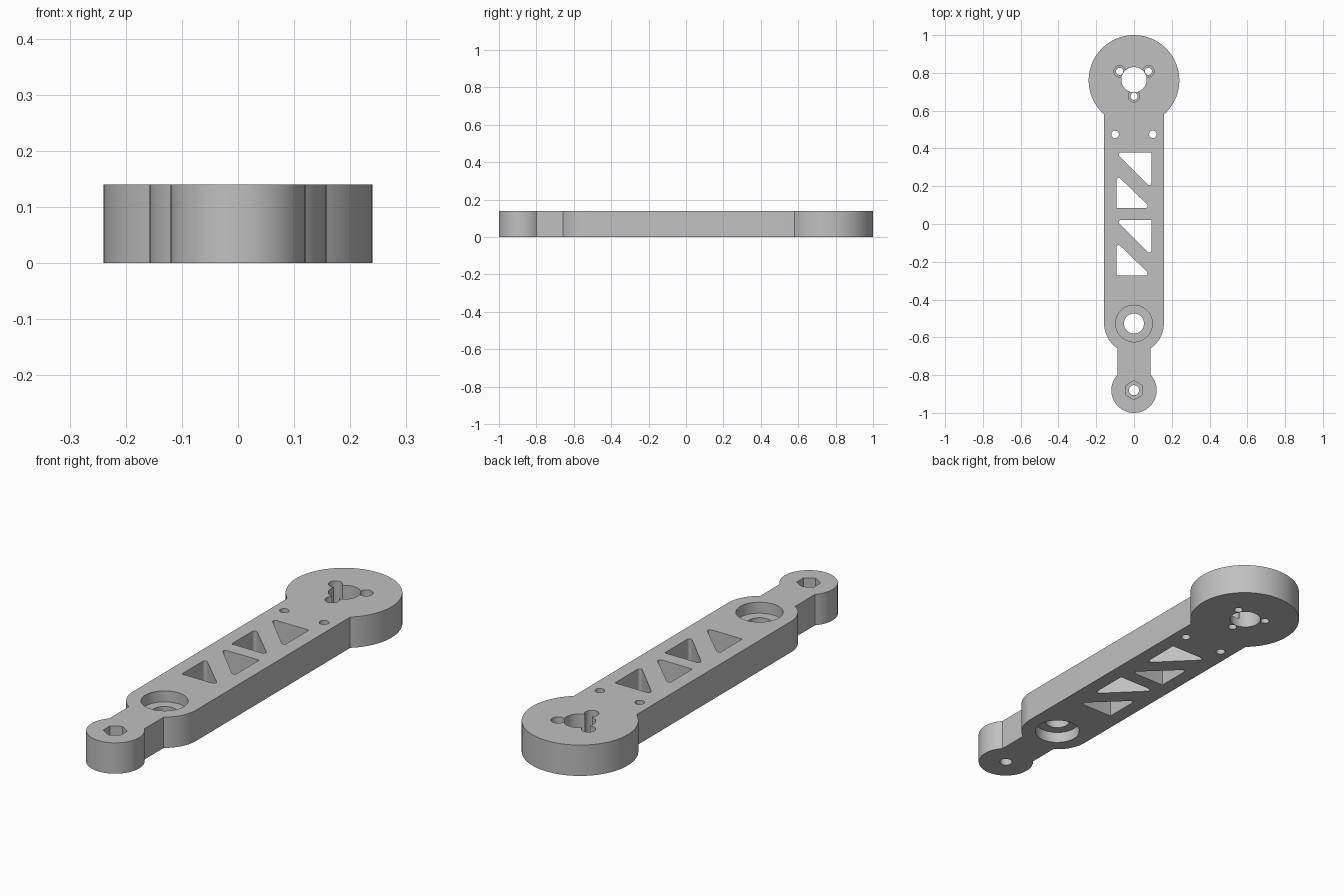
import bpy, bmesh
from math import pi, cos, sin, acos, tan
from mathutils import Vector

if "Cube" in bpy.data.objects:
    bpy.data.objects.remove(bpy.data.objects["Cube"])

H = 0.14          # plate thickness
BIG_R, BIG_Y = 0.24, 0.76
BAR = 0.158       # half width of the bar
PIVOT_Y = -0.527
NECK = 0.088      # half width of the neck
TIP_R, TIP_Y = 0.12, -0.88

grey = bpy.data.materials.new("light_grey")
grey.diffuse_color = (0.53, 0.53, 0.53, 1)
grey.use_nodes = True
grey.node_tree.nodes["Principled BSDF"].inputs["Base Color"].default_value = grey.diffuse_color


def arc(x, y, r, a0, a1, n):
    return [(x + r * cos(a0 + (a1 - a0) * i / n), y + r * sin(a0 + (a1 - a0) * i / n))
            for i in range(n + 1)]


def circle(x, y, r, n=48, start=0.0):
    return arc(x, y, r, start, start + 2 * pi, n)[:-1]


def prism(name, pts, z0, z1):
    """Extrude a counter-clockwise profile from z0 to z1."""
    bm = bmesh.new()
    low = [bm.verts.new((x, y, z0)) for x, y in pts]
    top = [bm.verts.new((x, y, z1)) for x, y in pts]
    bm.faces.new(low[::-1])
    bm.faces.new(top)
    for i in range(len(pts)):
        j = (i + 1) % len(pts)
        bm.faces.new((low[i], low[j], top[j], top[i]))
    me = bpy.data.meshes.new(name)
    bm.to_mesh(me)
    bm.free()
    ob = bpy.data.objects.new(name, me)
    bpy.context.collection.objects.link(ob)
    me.materials.append(grey)
    return ob


def rounded_triangle(corner, tip_a, tip_b, r=0.011, n=6):
    """Right triangle with a crisp square corner and two rounded tips."""
    pts = [corner]
    ring = [Vector(p) for p in (corner, tip_a, tip_b)]
    for i in (1, 2):
        p = ring[i]
        u = (ring[i - 1] - p).normalized()
        v = (ring[(i + 1) % 3] - p).normalized()
        half = u.angle(v) / 2
        c = p + (u + v).normalized() * (r / sin(half))
        s = p + u * (r / tan(half)) - c
        sweep = pi - 2 * half
        for k in range(n + 1):
            a = sweep * k / n
            pts.append((c.x + s.x * cos(a) - s.y * sin(a),
                        c.y + s.x * sin(a) + s.y * cos(a)))
    return pts


# Arm outline: big disc, bar with rounded end, neck, small tip disc
a = acos(BAR / BIG_R)
b = acos(NECK / BAR)
c = acos(NECK / TIP_R)
outline = (arc(0, BIG_Y, BIG_R, -a, pi + a, 72)
           + arc(0, PIVOT_Y, BAR, pi, pi + b, 14)
           + arc(0, TIP_Y, TIP_R, pi - c, 2 * pi + c, 56)
           + arc(0, PIVOT_Y, BAR, 2 * pi - b, 2 * pi, 14))
arm = prism("arm", outline, 0, H)

LO, HI = -0.05, H + 0.05
cuts = []

# Motor mount: shaft hole with three counterbored screw holes
cuts.append((circle(0, BIG_Y + 0.004, 0.067), LO, HI))
for k in range(3):
    ang = -pi / 2 + k * 2 * pi / 3
    x, y = 0.088 * cos(ang), BIG_Y + 0.004 + 0.088 * sin(ang)
    cuts.append((circle(x, y, 0.019, 24), LO, HI))
    cuts.append((circle(x, y, 0.03, 32), 0.04, HI))

# Pair of small holes in the bar
for x in (-0.1, 0.1):
    cuts.append((circle(x, 0.475, 0.02, 24), LO, HI))

# Truss windows, two pairs
for d in (0, -0.357):
    cuts.append((rounded_triangle((0.092, 0.378 + d), (-0.096, 0.378 + d), (0.092, 0.19 + d)), LO, HI))
    cuts.append((rounded_triangle((-0.092, 0.085 + d), (0.089, 0.085 + d), (-0.092, 0.26 + d)), LO, HI))

# Pivot: through hole with a bearing seat on both sides
cuts.append((circle(0, PIVOT_Y, 0.053), LO, HI))
cuts.append((circle(0, PIVOT_Y, 0.097, 64), 0.09, HI))
cuts.append((circle(0, PIVOT_Y, 0.097, 64), LO, 0.05))

# Tip: bolt hole with a hexagonal nut pocket
cuts.append((circle(0, TIP_Y, 0.027, 32), LO, HI))
cuts.append((circle(0, TIP_Y, 0.05, 6, pi / 2), 0.07, HI))

bpy.context.view_layer.objects.active = arm
arm.select_set(True)
for pts, z0, z1 in cuts:
    cutter = prism("cutter", pts, z0, z1)
    cutter.hide_render = True
    mod = arm.modifiers.new("cut", 'BOOLEAN')
    mod.operation = 'DIFFERENCE'
    mod.solver = 'EXACT'
    mod.object = cutter
    bpy.ops.object.modifier_apply(modifier=mod.name)
    bpy.data.objects.remove(cutter)

bpy.ops.object.shade_smooth_by_angle(angle=0.5)
